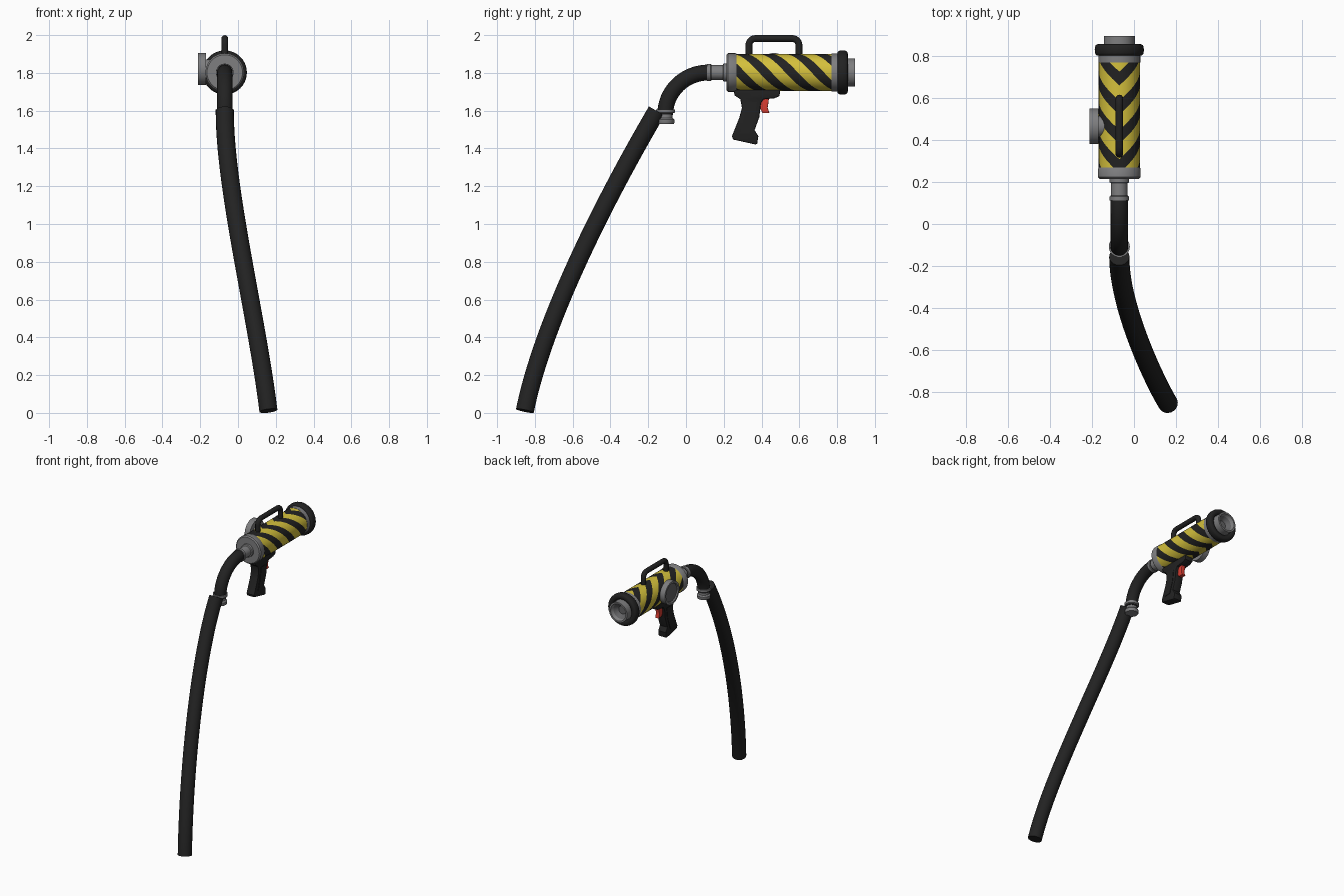
import bpy, bmesh, math
from mathutils import Vector

if "Cube" in bpy.data.objects:
    bpy.data.objects.remove(bpy.data.objects["Cube"])

CX, CZ = -0.07, 1.802          # barrel axis


def material(name, rgb):
    m = bpy.data.materials.new(name)
    m.diffuse_color = (*rgb, 1)
    m.use_nodes = True
    m.node_tree.nodes["Principled BSDF"].inputs["Base Color"].default_value = m.diffuse_color
    return m


BLACK = material("black_rubber", (0.016, 0.016, 0.016))
GREY = material("grey_metal", (0.21, 0.21, 0.215))
DARK = material("dark_grey_metal", (0.12, 0.12, 0.125))
YELLOW = material("warning_yellow", (0.66, 0.53, 0.045))
RED = material("trigger_red", (0.68, 0.045, 0.03))


def add(name, bm, mats, angle=35):
    bmesh.ops.remove_doubles(bm, verts=bm.verts, dist=1e-5)
    bmesh.ops.recalc_face_normals(bm, faces=bm.faces)
    me = bpy.data.meshes.new(name)
    bm.to_mesh(me)
    bm.free()
    for m in mats:
        me.materials.append(m)
    me.shade_smooth()
    me.set_sharp_from_angle(angle=math.radians(angle))
    ob = bpy.data.objects.new(name, me)
    bpy.context.collection.objects.link(ob)
    return ob


def lathe(name, profile, origin, axis, mats, n=40, rule=None):
    """Spin (radius, distance) points round an axis."""
    bm = bmesh.new()
    q = Vector(axis).to_track_quat('Z', 'Y')
    rings = []
    for r, t in profile:
        rings.append([bm.verts.new(Vector(origin) + q @ Vector(
            (r * math.cos(math.tau * i / n), r * math.sin(math.tau * i / n), t)))
            for i in range(n)])
    for k, (a, b) in enumerate(zip(rings, rings[1:])):
        for i in range(n):
            j = (i + 1) % n
            f = bm.faces.new((a[i], a[j], b[j], b[i]))
            f.material_index = rule(k) if rule else 0
    return add(name, bm, mats)


def bezier(p, n):
    p = [Vector(v) for v in p]
    out = []
    for i in range(n + 1):
        t = i / n
        s = 1 - t
        out.append(s**3 * p[0] + 3*s*s*t * p[1] + 3*s*t*t * p[2] + t**3 * p[3])
    return out


def tube(name, pts, radius, mat, res=6):
    cu = bpy.data.curves.new(name, 'CURVE')
    cu.dimensions = '3D'
    cu.bevel_depth = radius
    cu.bevel_resolution = res
    cu.use_fill_caps = True
    sp = cu.splines.new('POLY')
    sp.points.add(len(pts) - 1)
    for p, v in zip(sp.points, pts):
        p.co = (*v, 1)
    tmp = bpy.data.objects.new(name + "_path", cu)
    me = bpy.data.meshes.new_from_object(tmp)
    bm = bmesh.new()
    bm.from_mesh(me)
    for f in bm.faces:
        f.material_index = 0
    bpy.data.objects.remove(tmp)
    bpy.data.meshes.remove(me)
    return add(name, bm, [mat], 50)


def plate(name, outline, half, mat, bevel=0.0):
    """Side outline (y, z) thickened across x about the barrel plane."""
    bm = bmesh.new()
    f = bm.faces.new([bm.verts.new((CX - half, y, z)) for y, z in outline])
    ext = bmesh.ops.extrude_face_region(bm, geom=[f])
    moved = [v for v in ext["geom"] if isinstance(v, bmesh.types.BMVert)]
    bmesh.ops.translate(bm, verts=moved, vec=(2 * half, 0, 0))
    bmesh.ops.recalc_face_normals(bm, faces=bm.faces)
    if bevel:
        rim = [e for e in bm.edges if abs(e.verts[0].co.x - e.verts[1].co.x) < 1e-6]
        bmesh.ops.bevel(bm, geom=rim, offset=bevel, segments=2, profile=0.5,
                        affect='EDGES')
    return add(name, bm, [mat])


# Striped barrel: rows follow the diagonal stripe edges, mirrored left and right
R, Y0, Y1, PITCH, K, N = 0.098, 0.265, 0.775, 0.139, 0.092, 72
bm = bmesh.new()
edges = []
for s in range(-3, 6):
    c = 0.42 - K * math.pi / 2 + s * PITCH
    edges += [c - 0.033, c + 0.033]
grid = []
for i in range(N):
    th = math.tau * i / N
    off = K * min(th, math.tau - th)
    grid.append([bm.verts.new((CX + R * math.sin(th),
                               min(max(e + off, Y0), Y1),
                               CZ + R * math.cos(th))) for e in edges])
for i in range(N):
    a, b = grid[i], grid[(i + 1) % N]
    for k in range(len(edges) - 1):
        f = bm.faces.new((a[k], b[k], b[k + 1], a[k + 1]))
        f.material_index = (k + 1) % 2
bmesh.ops.dissolve_degenerate(bm, dist=1e-5, edges=bm.edges)
add("striped_barrel", bm, [YELLOW, BLACK])

# Metal fittings along the barrel
AX, O = (0, 1, 0), (CX, 0, CZ)
lathe("rear_cap", [(0, .215), (.094, .215), (.102, .223), (.102, .262), (.097, .27),
                   (0, .27)], O, AX, [GREY])
lathe("rear_connector", [(0, .112), (.046, .112), (.046, .13), (.039, .135), (.039, .195),
                         (.047, .198), (.047, .22), (0, .22)], O, AX, [GREY])
lathe("front_collar", [(0, .77), (.1, .77), (.1, .81), (0, .81)], O, AX, [GREY])
ring = [(.096 + .021 * math.copysign(abs(math.cos(a))**.7, math.cos(a)),
         .829 + .028 * math.copysign(abs(math.sin(a))**.7, math.sin(a)))
        for a in [math.tau * i / 16 for i in range(17)]]
lathe("front_ring", ring, O, AX, [BLACK])
lathe("muzzle", [(0, .80), (.1, .80), (.1, .838), (.074, .838), (.074, .896), (.062, .896),
                 (.056, .87), (.03, .845), (0, .845)], O, AX, [GREY, DARK],
      rule=lambda k: int(k >= 6))

# Round dial on the left side
lathe("side_dial", [(0, .07), (.05, .07), (.05, .10), (.085, .10), (.085, .142), (.07, .142),
                    (.066, .134), (0, .134)], (CX, .465, 1.82), (-1, 0, 0), [GREY, DARK],
      rule=lambda k: int(k >= 6))

# Carry handle with rounded corners
HY0, HY1, HZ, HR = 0.333, 0.598, 1.982, 0.035
pts = [(CX, HY0, 1.87)]
for cy, start in ((HY0 + HR, math.pi), (HY1 - HR, math.pi / 2)):
    for i in range(7):
        a = start - i * math.pi / 12
        pts.append((CX, cy + HR * math.cos(a), HZ - HR + HR * math.sin(a)))
pts.append((CX, HY1, 1.87))
tube("carry_handle", pts, 0.018, BLACK, 4)

# Pistol grip, its side panel and trigger
plate("grip", [(.25, 1.715), (.50, 1.715), (.495, 1.678), (.47, 1.666), (.41, 1.66),
               (.397, 1.64), (.388, 1.565), (.363, 1.497), (.383, 1.465), (.377, 1.425),
               (.368, 1.421), (.25, 1.447), (.243, 1.465), (.283, 1.565), (.296, 1.615),
               (.288, 1.66), (.258, 1.68)], 0.033, BLACK, 0.007)
plate("grip_panel", [(.32, 1.645), (.375, 1.645), (.365, 1.565), (.335, 1.48),
                     (.285, 1.478), (.31, 1.565)], 0.036, BLACK)
plate("trigger", [(.395, 1.67), (.44, 1.67), (.436, 1.64), (.432, 1.615), (.442, 1.588),
                  (.405, 1.588), (.393, 1.61)], 0.015, RED, 0.003)

# Elbow pipe, lower coupling and long hose
elbow = [(CX, .12 - .23 * math.sin(a), 1.58 + .222 * math.cos(a))
         for a in [math.pi / 2 * i / 16 for i in range(17)]]
tube("elbow_pipe", [(CX, .135, CZ)] + elbow, 0.042, BLACK)
lathe("lower_coupling", [(0, 1.53), (.043, 1.53), (.046, 1.535), (.046, 1.553), (.037, 1.562),
                         (.037, 1.585), (.05, 1.59), (.05, 1.607), (.042, 1.607)],
      (CX, -.108, 0), (0, 0, 1), [GREY])
hose = bezier([(CX, -.155, 1.598), (CX, -.40, 1.18), (.10, -.752, .51), (.161, -.853, .011)], 40)
tube("long_hose", hose, 0.048, BLACK, 8)
